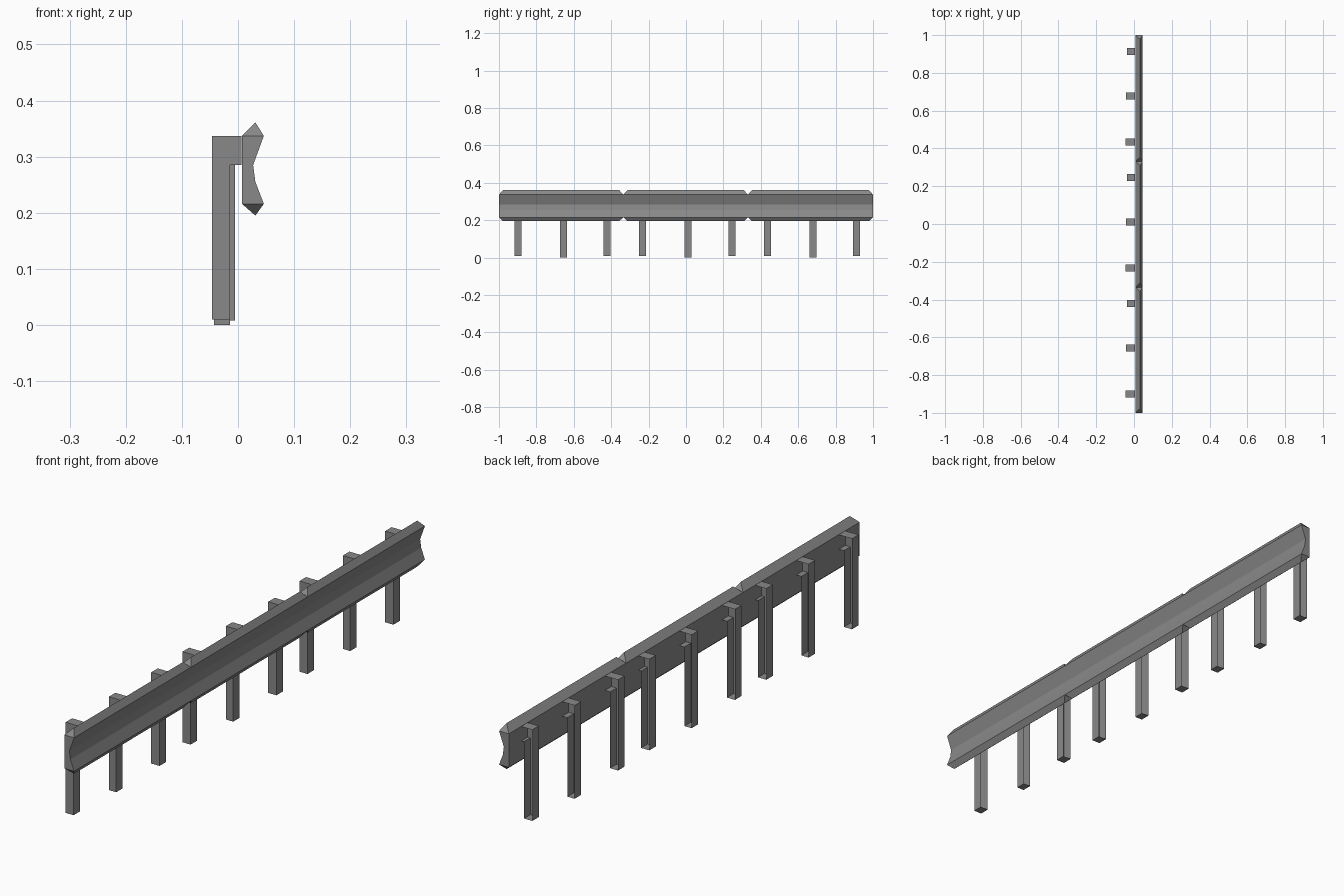
import bpy, bmesh

if "Cube" in bpy.data.objects:
    bpy.data.objects.remove(bpy.data.objects["Cube"])

# Dark weathered steel
steel = bpy.data.materials.new("dark_steel")
steel.diffuse_color = (0.25, 0.25, 0.25, 1.0)
steel.use_nodes = True
steel.node_tree.nodes["Principled BSDF"].inputs["Base Color"].default_value = steel.diffuse_color


def finish(name, bm):
    """Turn a bmesh into a flat-shaded steel object."""
    bmesh.ops.recalc_face_normals(bm, faces=bm.faces)
    mesh = bpy.data.meshes.new(name)
    bm.to_mesh(mesh)
    bm.free()
    mesh.materials.append(steel)
    bpy.context.collection.objects.link(bpy.data.objects.new(name, mesh))


# Rail beam: flat back, concave front, pointed top and bottom ridges
def rail(name, y0, y1, inset=0.022):
    body = [(0.007, 0.216), (0.046, 0.216), (0.031, 0.255),
            (0.027, 0.285), (0.046, 0.337), (0.007, 0.337)]
    bm = bmesh.new()
    start = [bm.verts.new((x, y0, z)) for x, z in body]
    end = [bm.verts.new((x, y1, z)) for x, z in body]
    # ridge edges stop short of the ends, leaving sloped triangles
    low, high = [[bm.verts.new((0.031, y, z)) for y in (y0 + inset, y1 - inset)]
                 for z in (0.195, 0.361)]
    for i in (1, 2, 3, 5):
        j = (i + 1) % 6
        bm.faces.new((start[i], start[j], end[j], end[i]))
    for (a, b), ridge in (((0, 1), low), ((4, 5), high)):
        for k in (a, b):
            bm.faces.new((start[k], end[k], ridge[1], ridge[0]))
        bm.faces.new((start[a], start[b], ridge[0]))
        bm.faces.new((end[a], end[b], ridge[1]))
    bm.faces.new(start)
    bm.faces.new(end)
    finish(name, bm)


# Post with a bracket arm reaching the rail, open on its +y side
def post(name, y, x0, x1, z0, half=0.0185):
    outline = [(x0, z0), (x1, z0), (x1, 0.285), (0.0065, 0.285),
               (0.0065, 0.337), (x0, 0.337)]
    bm = bmesh.new()
    near, far = [[bm.verts.new((x, y + s * half, z)) for x, z in outline]
                 for s in (-1, 1)]
    for i in range(6):
        j = (i + 1) % 6
        bm.faces.new((near[i], near[j], far[j], far[i]))
    bm.faces.new(near[::-1])
    finish(name, bm)


# Three rail sections, each on three slightly uneven posts
bounds = [-1.0, -0.335, 0.331, 1.0]
posts = [(-0.232, -0.046, -0.014, 0.01),
         (0.011, -0.043, -0.014, 0.0),
         (0.245, -0.038, -0.005, 0.008)]
for s in range(3):
    rail(f"rail_section_{s + 1}", bounds[s], bounds[s + 1])
    for p, (y, x0, x1, z0) in enumerate(posts):
        post(f"post_{s + 1}_{p + 1}", y + (s - 1) * 0.667, x0, x1, z0)
